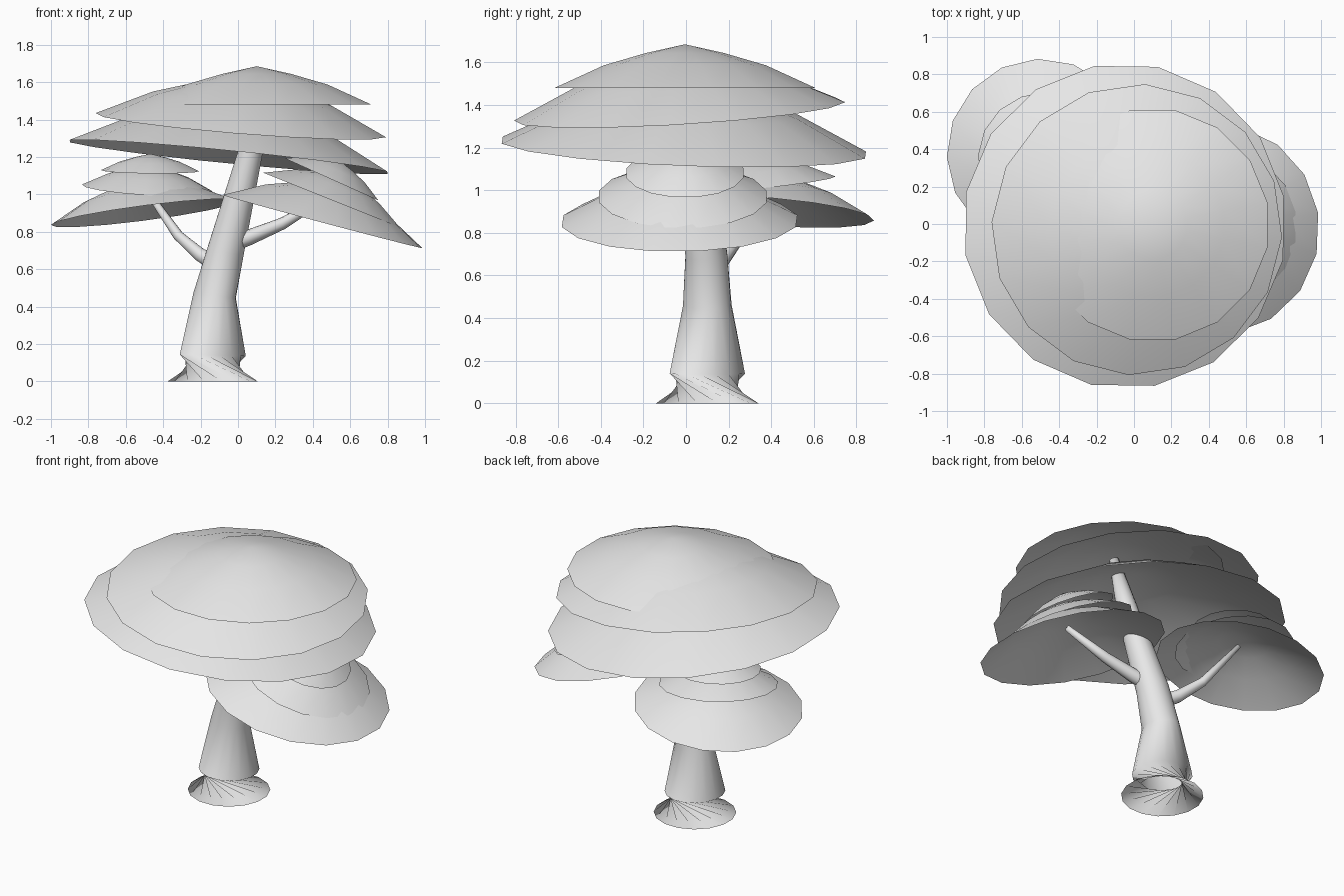
import bpy
import bmesh
import math
from mathutils import Vector

default = bpy.data.objects.get("Cube")
if default:
    bpy.data.objects.remove(default)

# One plain grey for the whole tree
grey = bpy.data.materials.new("light grey")
grey.use_nodes = True
grey.diffuse_color = (0.8, 0.8, 0.8, 1)
grey.node_tree.nodes["Principled BSDF"].inputs["Base Color"].default_value = (0.8, 0.8, 0.8, 1)


def ring(bm, centre, normal, radius, sides):
    """Circle of vertices facing along normal, with an edge towards each axis."""
    turn = normal.to_track_quat('Z', 'Y')
    step = math.tau / sides
    return [bm.verts.new(centre + turn @ Vector((radius * math.cos((i + 0.5) * step),
                                                 radius * math.sin((i + 0.5) * step), 0)))
            for i in range(sides)]


def bridge(bm, lower, upper):
    n = len(lower)
    for i in range(n):
        j = (i + 1) % n
        bm.faces.new((lower[i], lower[j], upper[j], upper[i]))


def cap(bm, rim, tip):
    top = bm.verts.new(tip)
    for i, v in enumerate(rim):
        bm.faces.new((v, rim[(i + 1) % len(rim)], top))


def finish(bm, name):
    mesh = bpy.data.meshes.new(name)
    for face in bm.faces:
        face.smooth = True
    bm.to_mesh(mesh)
    bm.free()
    mesh.materials.append(grey)
    bpy.context.collection.objects.link(bpy.data.objects.new(name, mesh))


def leaf_layer(name, centre, radius, rise, slope):
    """Open umbrella shell whose rim plane is tilted by slope in x and y."""
    bm = bmesh.new()
    centre = Vector(centre)
    normal = Vector((-slope[0], -slope[1], 1)).normalized()
    rings = [ring(bm, centre + normal * rise * h, normal, radius * r, 16)
             for r, h in ((1, 0), (0.62, 0.52), (0.3, 0.8))]
    for lower, upper in zip(rings, rings[1:]):
        bridge(bm, lower, upper)
    cap(bm, rings[-1], centre + normal * rise)
    finish(bm, name)


def limb(name, path, sides):
    """Tapered tube through (x, y, z, radius) points, open at the start."""
    bm = bmesh.new()
    pts = [Vector(p[:3]) for p in path]
    rings = []
    for i, p in enumerate(pts):
        along = (pts[min(i + 1, len(pts) - 1)] - pts[max(i - 1, 0)]).normalized()
        rings.append(ring(bm, p, along, path[i][3], sides))
    for lower, upper in zip(rings, rings[1:]):
        bridge(bm, lower, upper)
    cap(bm, rings[-1], pts[-1])
    finish(bm, name)


# Trunk and branches
limb("trunk", [(-0.135, 0.1, 0, 0.245), (-0.135, 0.1, 0.14, 0.18), (-0.125, 0.1, 0.46, 0.115),
               (-0.065, 0.095, 0.7, 0.1), (0.065, 0.02, 1.22, 0.066), (0.12, -0.04, 1.58, 0.03)], 16)
limb("right_branch", [(-0.08, 0.1, 0.61, 0.05), (-0.2, 0.17, 0.675, 0.038),
                      (-0.32, 0.25, 0.78, 0.028), (-0.5, 0.37, 1.04, 0.015)], 10)
limb("left_branch", [(-0.06, 0.09, 0.73, 0.05), (0.06, 0.06, 0.77, 0.042),
                     (0.24, 0.02, 0.845, 0.032), (0.48, -0.05, 0.99, 0.018)], 10)

# Main crown
leaf_layer("crown_bottom", (-0.05, -0.01, 1.2), 0.87, 0.32, (-0.1, -0.04))
leaf_layer("crown_middle", (0.015, -0.03, 1.37), 0.78, 0.27, (-0.08, 0.06))
leaf_layer("crown_top", (0.1, -0.005, 1.48), 0.625, 0.205, (0, 0))

# Leaf cluster on the left side
leaf_layer("left_cluster_bottom", (0.45, -0.03, 0.855), 0.56, 0.22, (-0.266, 0.01))
leaf_layer("left_cluster_middle", (0.5, -0.015, 0.97), 0.4, 0.15, (-0.4, 0))
leaf_layer("left_cluster_top", (0.5, -0.005, 1.08), 0.28, 0.11, (-0.45, 0))

# Leaf cluster at the back right
leaf_layer("right_cluster_bottom", (-0.5, 0.38, 0.9), 0.505, 0.19, (0.13, -0.08))
leaf_layer("right_cluster_middle", (-0.48, 0.35, 1.03), 0.355, 0.13, (-0.06, 0.1))
leaf_layer("right_cluster_top", (-0.47, 0.35, 1.127), 0.262, 0.09, (-0.01, 0.06))
